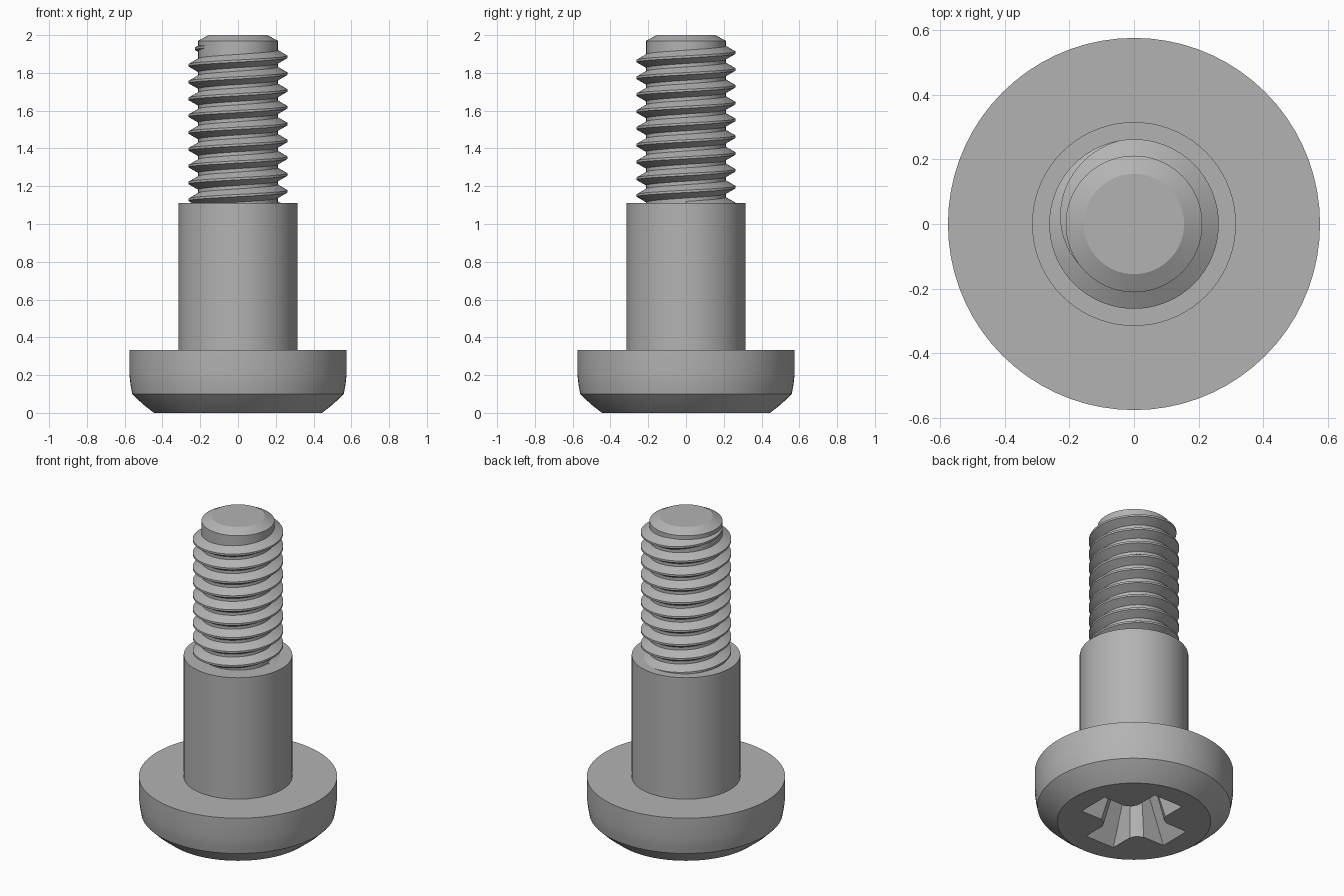
import bpy, bmesh
from math import sin, cos, pi, radians
from mathutils import Matrix, Vector

if "Cube" in bpy.data.objects:
    bpy.data.objects.remove(bpy.data.objects["Cube"])

SEGMENTS = 72
CORE, CREST, PITCH = 0.211, 0.262, 0.089

steel = bpy.data.materials.new("grey steel")
steel.use_nodes = True
steel.diffuse_color = (0.45, 0.45, 0.45, 1)
steel.node_tree.nodes["Principled BSDF"].inputs["Base Color"].default_value = (0.45, 0.45, 0.45, 1)


def add_object(name, bm):
    bmesh.ops.recalc_face_normals(bm, faces=bm.faces)
    mesh = bpy.data.meshes.new(name)
    bm.to_mesh(mesh)
    bm.free()
    mesh.materials.append(steel)
    obj = bpy.data.objects.new(name, mesh)
    bpy.context.collection.objects.link(obj)
    return obj


def loft(name, rings):
    """Skin a row of equal closed rings and cap both ends."""
    bm = bmesh.new()
    rows = [[bm.verts.new(p) for p in ring] for ring in rings]
    n = len(rows[0])
    for a, b in zip(rows, rows[1:]):
        for i in range(n):
            j = (i + 1) % n
            bm.faces.new((a[i], a[j], b[j], b[i]))
    bm.faces.new(rows[0])
    bm.faces.new(rows[-1])
    return add_object(name, bm)


def lathe(name, profile):
    angles = [2 * pi * i / SEGMENTS for i in range(SEGMENTS)]
    return loft(name, [[(r * cos(a), r * sin(a), z) for a in angles] for r, z in profile])


def smooth(obj):
    bpy.ops.object.select_all(action="DESELECT")
    obj.select_set(True)
    bpy.context.view_layer.objects.active = obj
    bpy.ops.object.shade_smooth_by_angle(angle=radians(25))


# Head, plain shoulder and threaded core as one turned body
body = lathe("screw_body", [
    (0.445, 0), (0.505, 0.047), (0.56, 0.10), (0.569, 0.15), (0.575, 0.20),
    (0.575, 0.333), (0.315, 0.333), (0.315, 1.11), (CORE, 1.11),
    (CORE, 1.97), (0.155, 2.0)])


# Tapered cross recess in the underside of the head
def cross_ring(tip, width, corner, z):
    arm = [(tip, -width), (tip, width), (corner * 1.3, width), (corner, corner), (width, corner * 1.3)]
    return [Matrix.Rotation(k * pi / 2, 3, "Z") @ Vector((x, y, z))
            for k in range(4) for x, y in arm[:-1] + arm[-1:]]


cutter = loft("recess_cutter", [
    cross_ring(0.315, 0.105, 0.125, -0.01),
    cross_ring(0.14, 0.05, 0.075, 0.29),
    cross_ring(0.02, 0.007, 0.0105, 0.33)])
cutter.hide_render = True
cut = body.modifiers.new("recess", "BOOLEAN")
cut.object = cutter
cut.solver = "EXACT"
bpy.context.view_layer.objects.active = body
bpy.ops.object.modifier_apply(modifier="recess")
bpy.data.objects.remove(cutter)
smooth(body)

# Right-hand thread, rooted in the shoulder and fading out near the tip
TURNS, FADE_START, FADE_END = 9, 9 + 100 / 360, 9 + 225 / 360
rings = []
for i in range(int(FADE_END * SEGMENTS) + 1):
    turn = i / SEGMENTS
    fade = min(1, max(0, (FADE_END - turn) / (FADE_END - FADE_START)))
    a = 2 * pi * turn
    z = 1.885 + (turn - TURNS) * PITCH
    crest = CORE - 0.004 + (CREST - CORE + 0.004) * fade
    root = CORE - 0.012
    half = 0.006 + (crest - root) * 0.577
    section = [(root, -half), (crest, -0.006), (crest, 0.006), (root, half)]
    rings.append([(r * cos(a), r * sin(a), z + dz) for r, dz in section])
smooth(loft("thread", rings))
